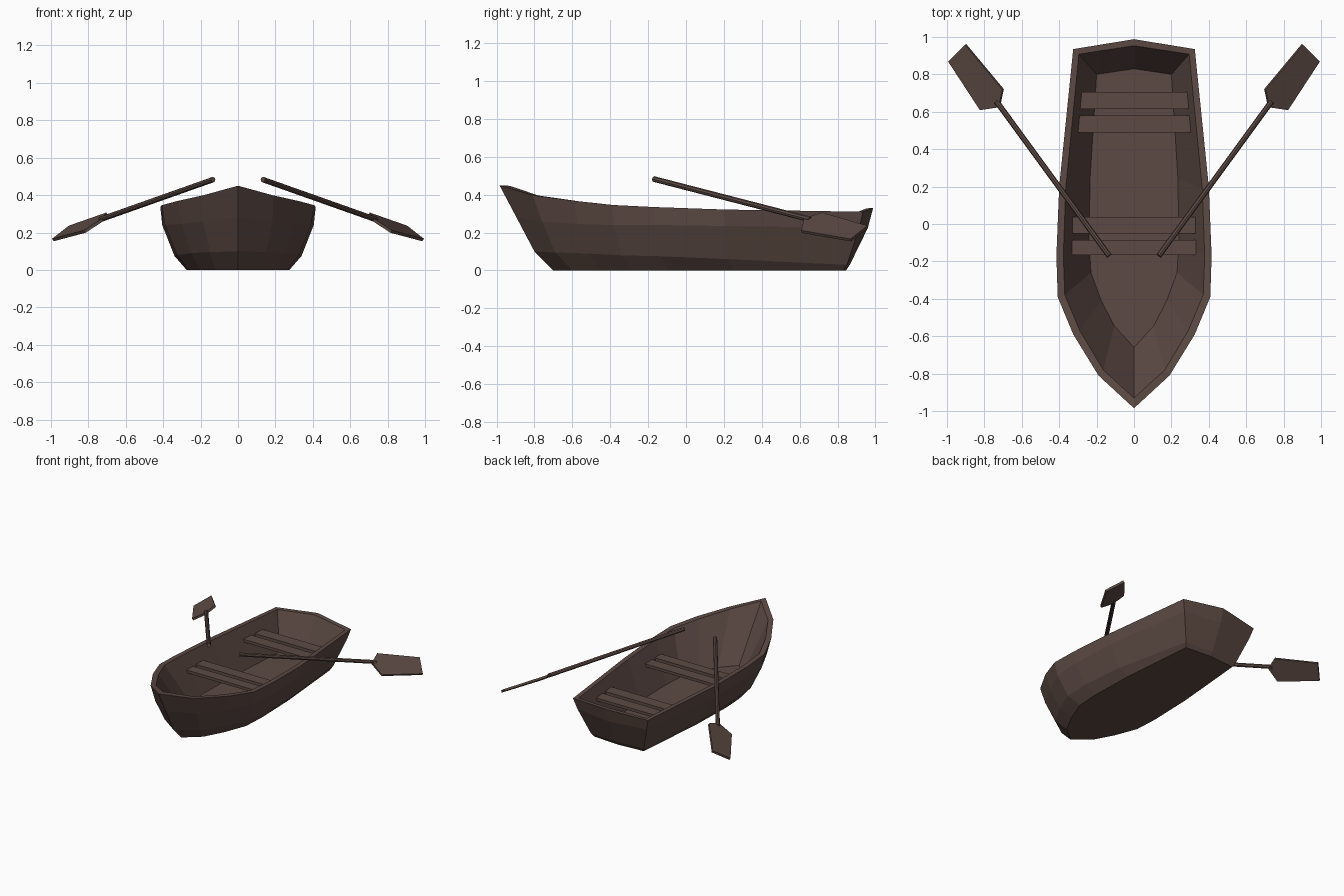
import bpy, bmesh, math
from mathutils import Vector

if "Cube" in bpy.data.objects:
    bpy.data.objects.remove(bpy.data.objects["Cube"])

wood = bpy.data.materials.new("dark brown wood")
wood.diffuse_color = (0.108, 0.068, 0.057, 1)
wood.use_nodes = True
wood.node_tree.nodes["Principled BSDF"].inputs["Base Color"].default_value = wood.diffuse_color


def finish(name, bm):
    bmesh.ops.recalc_face_normals(bm, faces=bm.faces)
    me = bpy.data.meshes.new(name)
    bm.to_mesh(me)
    bm.free()
    me.materials.append(wood)
    ob = bpy.data.objects.new(name, me)
    bpy.context.collection.objects.link(ob)
    return ob


def full_loop(half):
    """Mirror a bow-to-stern half outline into a closed loop."""
    return half + [(-x, y, z) for x, y, z in half[-2:0:-1]]


# Hull rings, each from bow to middle of the stern
bottom = [(0, -.70, 0), (.12, -.60, 0), (.20, -.45, 0), (.265, -.28, 0),
          (.275, -.10, 0), (.265, .25, 0), (.215, .83, 0), (0, .845, 0)]
chine = [(0, -.80, .10), (.15, -.69, .095), (.25, -.52, .09), (.325, -.34, .08),
         (.34, -.13, .075), (.325, .22, .06), (.23, .85, .03), (0, .865, .03)]
belly = [(0, -.895, .28), (.185, -.76, .26), (.30, -.57, .245), (.39, -.38, .24),
         (.405, -.16, .24), (.395, .21, .235), (.30, .915, .225), (0, .96, .225)]
rim = [(0, -.985, .45), (.19, -.81, .398), (.325, -.59, .368), (.408, -.39, .346),
       (.415, -.17, .335), (.40, .20, .322), (.325, .935, .31), (0, .988, .33)]
rim_in = [(0, -.93, .447), (.165, -.78, .396), (.29, -.57, .366), (.37, -.38, .345),
          (.378, -.17, .334), (.365, .19, .321), (.295, .908, .31), (0, .953, .328)]
floor = [(0, -.66, .045), (.105, -.545, .045), (.175, -.41, .045), (.23, -.26, .045),
         (.24, -.10, .045), (.235, .24, .045), (.20, .80, .045), (0, .83, .045)]

bm = bmesh.new()
rings = [[bm.verts.new(p) for p in full_loop(h)]
         for h in (bottom, chine, belly, rim, rim_in, floor)]
for a, b in zip(rings, rings[1:]):
    n = len(a)
    for i in range(n):
        j = (i + 1) % n
        bm.faces.new((a[i], a[j], b[j], b[i]))
bm.faces.new(rings[0])
bm.faces.new(rings[-1])
finish("hull", bm)

# Seat planks: y from, y to, half width
for i, (y0, y1, w) in enumerate([(-.165, -.085, .335), (-.05, .037, .338),
                                 (.49, .58, .305), (.615, .705, .292)]):
    bm = bmesh.new()
    bmesh.ops.create_cube(bm, size=1)
    for v in bm.verts:
        v.co = (v.co.x * 2 * w, (y0 + y1) / 2 + v.co.y * (y1 - y0), .225 + v.co.z * .022)
    finish(f"seat_plank_{i + 1}", bm)

# Oars: round shaft and a tilted five-sided blade, one on each side
blade = [(.70, .72, .30), (.90, .96, .23), (.99, .87, .16), (.82, .61, .205), (.72, .625, .27)]
for side, sx in (("right", 1), ("left", -1)):
    a, b = Vector((.133 * sx, -.17, .483)), Vector((.735 * sx, .655, .27))
    bm = bmesh.new()
    bmesh.ops.create_cone(bm, cap_ends=True, segments=8, radius1=.015, radius2=.015,
                          depth=(b - a).length)
    shaft = finish(f"oar_shaft_{side}", bm)
    shaft.location = (a + b) / 2
    shaft.rotation_euler = (b - a).to_track_quat('Z', 'Y').to_euler()

    bm = bmesh.new()
    pts = [Vector((x * sx, y, z)) for x, y, z in blade]
    nrm = (pts[1] - pts[0]).cross(pts[3] - pts[0]).normalized() * .008
    top = [bm.verts.new(p + nrm) for p in pts]
    low = [bm.verts.new(p - nrm) for p in pts]
    bm.faces.new(top)
    bm.faces.new(low[::-1])
    for i in range(5):
        j = (i + 1) % 5
        bm.faces.new((top[i], low[i], low[j], top[j]))
    finish(f"oar_blade_{side}", bm)
